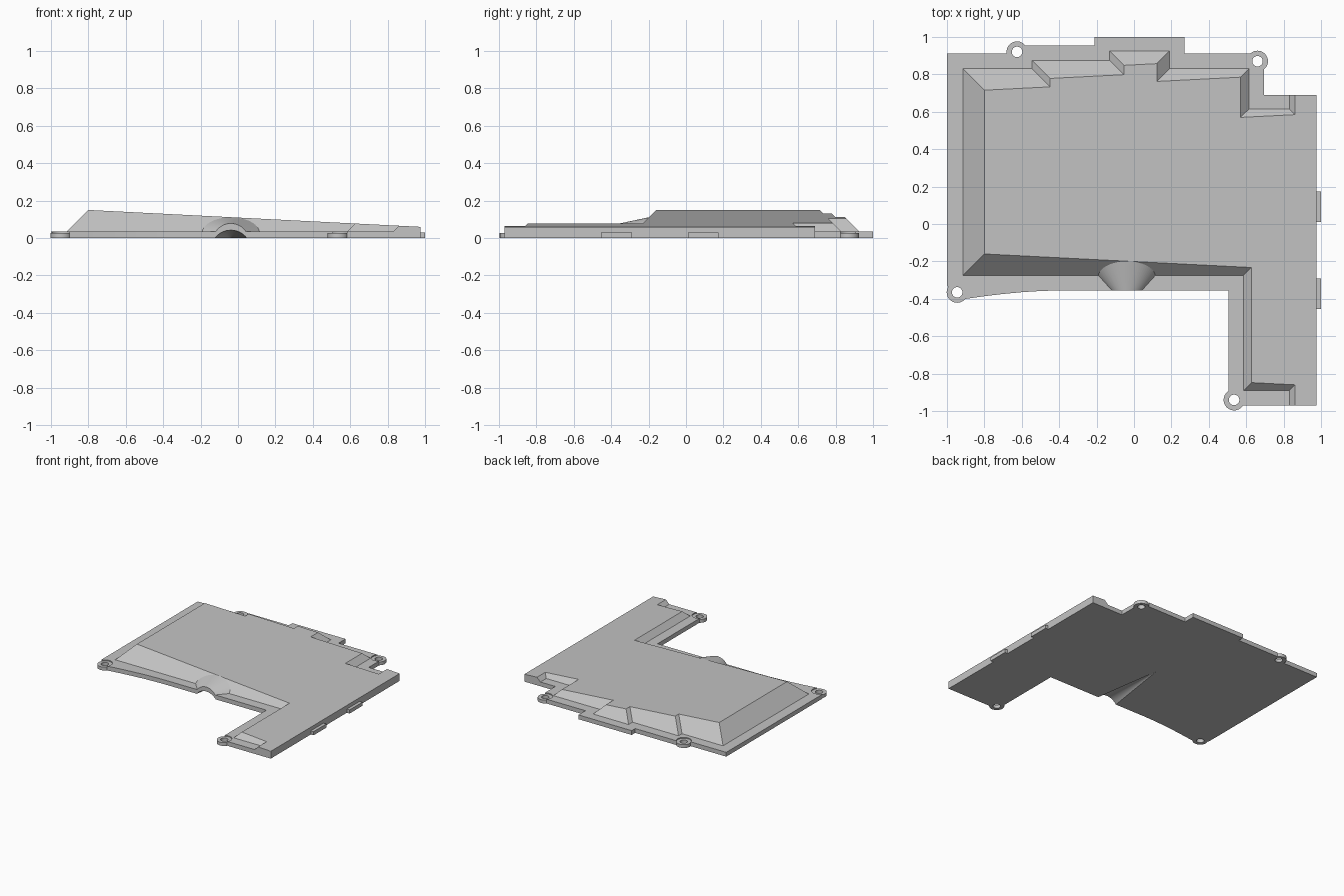
import bpy, bmesh, math

cube = bpy.data.objects.get("Cube")
if cube:
    bpy.data.objects.remove(cube, do_unlink=True)

grey = bpy.data.materials.new("mid grey")
grey.use_nodes = True
COLOUR = (0.55, 0.55, 0.55, 1)
grey.diffuse_color = COLOUR
grey.node_tree.nodes["Principled BSDF"].inputs["Base Color"].default_value = COLOUR

PLATE = 0.035   # thickness of the flange


def loft(name, *loops):
    """Closed solid through loops of equal length."""
    bm = bmesh.new()
    rings = [[bm.verts.new(p) for p in loop] for loop in loops]
    n = len(rings[0])
    for a, b in zip(rings, rings[1:]):
        for i in range(n):
            j = (i + 1) % n
            bm.faces.new((a[i], a[j], b[j], b[i]))
    bm.faces.new(rings[0][::-1])
    bm.faces.new(rings[-1])
    bmesh.ops.remove_doubles(bm, verts=bm.verts, dist=1e-5)
    bmesh.ops.recalc_face_normals(bm, faces=bm.faces)
    mesh = bpy.data.meshes.new(name)
    bm.to_mesh(mesh)
    bm.free()
    mesh.materials.append(grey)
    obj = bpy.data.objects.new(name, mesh)
    bpy.context.collection.objects.link(obj)
    return obj


def prism(name, outline, z0, z1):
    return loft(name, [(x, y, z0) for x, y in outline], [(x, y, z1) for x, y in outline])


def disc(x, y, r, n=40):
    return [(x + r * math.cos(2 * math.pi * i / n), y + r * math.sin(2 * math.pi * i / n))
            for i in range(n)]


def arch(cx, y, half, base, rise, n=32):
    """Circular arc of a given half width and rise, standing on base."""
    r = (half * half + rise * rise) / (2 * rise)
    a = math.asin(half / r)
    return [(cx + r * math.sin(t), y, base + rise - r + r * math.cos(t))
            for t in (a - 2 * a * i / n for i in range(n + 1))]


def combine(target, other, operation):
    mod = target.modifiers.new(operation, 'BOOLEAN')
    mod.object = other
    mod.operation = operation
    mod.solver = 'EXACT'
    bpy.context.view_layer.objects.active = target
    bpy.ops.object.modifier_apply(modifier=mod.name)
    bpy.data.objects.remove(other, do_unlink=True)


# Flat flange outline, with a gently bowed front left edge
bow = [(-0.4 - 0.1 * i, -0.355 - 0.045 * (i / 5) ** 1.7) for i in range(6)]
flange = [(-1, 0.91), (-1, -0.33), (-0.945, -0.365)] + bow[::-1] + [
    (0.505, -0.355), (0.505, -0.9), (0.535, -0.94), (0.56, -0.97),
    (0.975, -0.97), (0.975, 0.69), (0.695, 0.69), (0.695, 0.83),
    (0.66, 0.87), (0.62, 0.91), (0.27, 0.91), (0.27, 1), (-0.21, 1),
    (-0.21, 0.955), (-0.6, 0.955), (-0.625, 0.92), (-0.65, 0.91)]
cover = prism("cover_panel", flange, 0, PLATE)

# Raised body: x, y, then the inward direction of its sloping walls
steps = [
    (-0.915, -0.275, 1, 1), (0.585, -0.275, 1, 1), (0.585, -0.89, 1, 1),
    (0.83, -0.89, 1, 1), (0.83, -0.97, 1, 0), (0.975, -0.97, 0, 0),
    (0.975, 0.69, 0, 0), (0.83, 0.69, 1, 0), (0.83, 0.615, 1, -1),
    (0.615, 0.615, -1, -1), (0.615, 0.83, -1, -1), (0.19, 0.83, -1, -1),
    (0.19, 0.925, -1, -1), (-0.13, 0.925, 1, -1), (-0.13, 0.875, 1, -1),
    (-0.545, 0.875, 1, -1), (-0.545, 0.83, 1, -1), (-0.915, 0.83, 1, -1)]
SLOPE = 0.0508
top = []
for x, y, sx, sy in steps:
    h = (0.115 - SLOPE * (x + 0.8)) / (1 + SLOPE * sx)
    top.append((x + sx * h, y + sy * h, PLATE + h))
body = loft("raised_body", [(x, y, 0.015) for x, y, _, _ in steps],
            [(x, y, PLATE) for x, y, _, _ in steps], top)
combine(cover, body, 'UNION')

# Flared hood over the front opening
CX = -0.038


def hood_section(y, half, rise):
    return arch(CX, y, half, PLATE, rise) + [(CX - half, y, 0.015), (CX + half, y, 0.015)]


hood = loft("hood", hood_section(-0.355, 0.08, 0.043), hood_section(-0.2, 0.22, 0.0755))
combine(cover, hood, 'UNION')

# Tapered channel underneath, running back to a point
mouth = arch(CX, -0.355, 0.085, 0, 0.042)
tip_y = 0.21


def channel_section(y):
    k = (tip_y - y) / (tip_y + 0.355)
    arc = [(CX + (x - CX) * k, y, z * k) for x, _, z in mouth]
    return arc + [(CX - 0.085 * k, y, -0.02), (CX + 0.085 * k, y, -0.02)]


combine(cover, loft("channel", channel_section(-0.37), channel_section(tip_y - 0.003)), 'DIFFERENCE')

# Screw bosses set into the flange
for label, x, y in (("front_right", -0.945, -0.365), ("front_left", 0.535, -0.94),
                    ("back_left", 0.66, 0.87), ("back_right", -0.625, 0.92)):
    combine(cover, prism("pocket", disc(x, y, 0.056), -0.1, 0.2), 'DIFFERENCE')
    boss = prism(label + "_screw_boss", disc(x, y, 0.056), 0, 0.027)
    combine(boss, prism("hole", disc(x, y, 0.028), -0.1, 0.1), 'DIFFERENCE')

# Side clips
for label, y0, y1 in (("front", -0.455, -0.29), ("back", 0.01, 0.175)):
    prism(label + "_side_clip", [(0.965, y0), (1, y0), (1, y1), (0.965, y1)], 0, 0.03)

# Smooth the round walls, keep the creases
for obj in bpy.context.collection.objects:
    if obj.type == 'MESH' and grey.name in obj.data.materials:
        bpy.ops.object.select_all(action='DESELECT')
        obj.select_set(True)
        bpy.context.view_layer.objects.active = obj
        bpy.ops.object.shade_smooth_by_angle(angle=math.radians(20))
